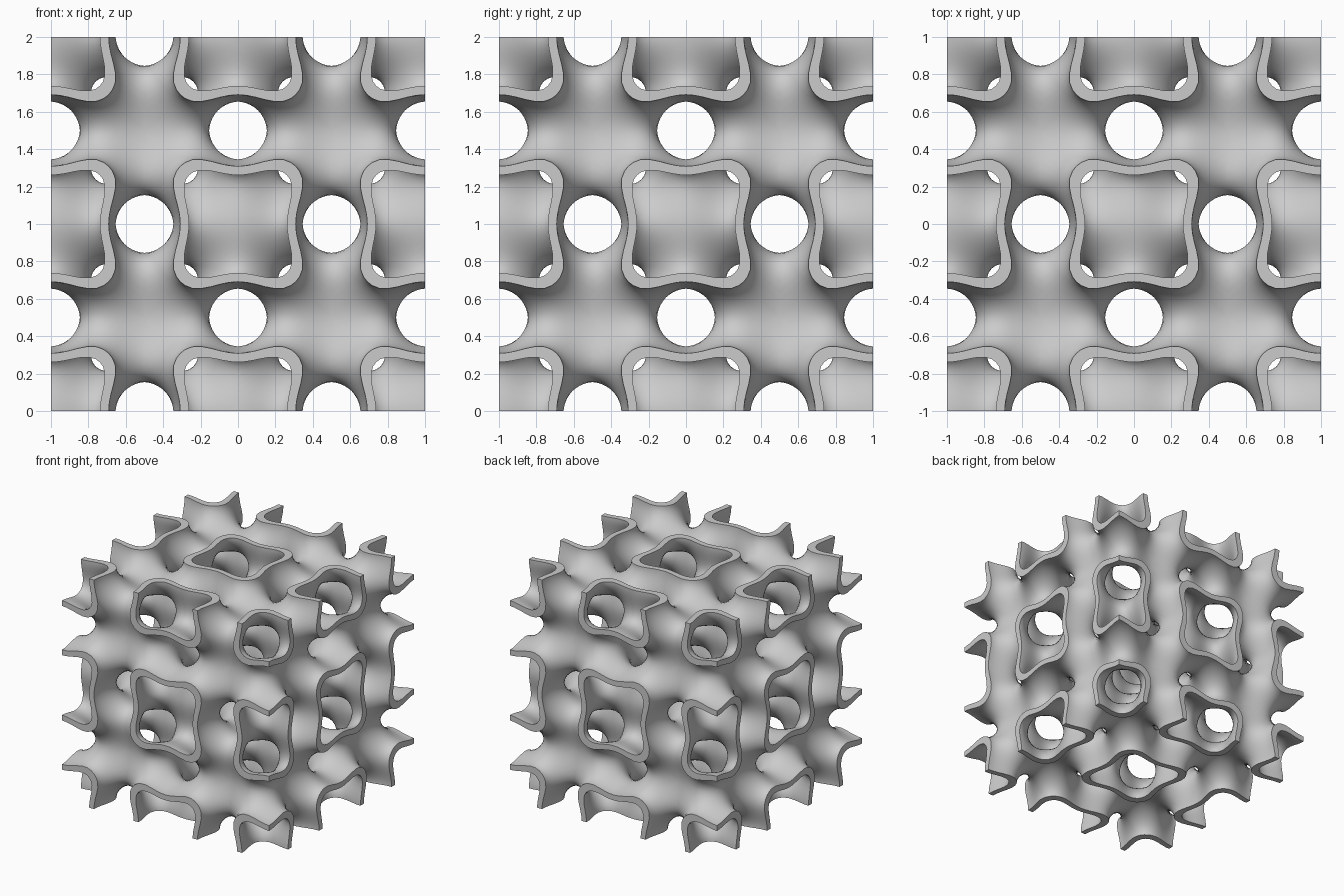
import bpy
import bmesh
from math import cos, pi
from mathutils import Vector

if "Cube" in bpy.data.objects:
    bpy.data.objects.remove(bpy.data.objects["Cube"], do_unlink=True)

LEVEL = 0.7      # half thickness of the wall, as a field value
PER_EDGE = 7     # points along each edge of the guide hexagon
RINGS = 12       # steps along the tunnel
CELLS = 4        # half cells along each side


def field(p):
    """Periodic body-centred lattice field, positive inside the tunnels."""
    a, b, c = (cos(2 * pi * v) for v in p)
    return 2 * (a * b + b * c + c * a) - 2 * (a * a + b * b + c * c) + 3


def hit(start, end, level):
    """Point between start and end where the field equals level."""
    lo, hi = 0.0, 1.0
    for _ in range(24):
        mid = (lo + hi) / 2
        if field(start.lerp(end, mid)) > level:
            lo = mid
        else:
            hi = mid
    return start.lerp(end, lo)


# Zigzag hexagon around the diagonal of one half cell
corners = [Vector(c) / 2 for c in
           ((1, 0, 0), (1, 1, 0), (0, 1, 0), (0, 1, 1), (0, 0, 1), (1, 0, 1))]
loop = [corners[i].lerp(corners[(i + 1) % 6], k / PER_EDGE)
        for i in range(6) for k in range(PER_EDGE)]
count = len(loop)

# One tunnel piece: an inner and an outer skin of rings along the diagonal
skins = []
for level in (LEVEL, -LEVEL):
    skin = []
    for r in range(RINGS + 1):
        axis = Vector((1, 1, 1)) * (0.5 * r / RINGS)
        skin.append([hit(axis, target, level) for target in loop])
    skins.append(skin)


def place(p, cell):
    """Mirror a point of the tunnel piece into a half cell of the block."""
    return Vector([(i / 2 + v if i % 2 == 0 else (i + 1) / 2 - v) - 1
                   for i, v in zip(cell, p)])


def on_side(verts):
    """True if all points lie on one outer side of the block."""
    return any(all(abs(v.co[a] - s) < 1e-4 for v in verts)
               for a in range(3) for s in (-1, 1))


# Repeat the piece through the block and close the cut rims
bm = bmesh.new()
cells = [(i, j, k) for i in range(CELLS) for j in range(CELLS) for k in range(CELLS)]
for cell in cells:
    grids = [[[bm.verts.new(place(p, cell)) for p in ring] for ring in skin]
             for skin in skins]
    for n in range(count):
        m = (n + 1) % count
        for g in grids:
            for r in range(RINGS):
                bm.faces.new((g[r][n], g[r][m], g[r + 1][m], g[r + 1][n]))
        rim = (grids[0][0][n], grids[0][0][m], grids[1][0][m], grids[1][0][n])
        if on_side(rim):
            bm.faces.new(rim)
bmesh.ops.remove_doubles(bm, verts=bm.verts, dist=1e-4)
bmesh.ops.recalc_face_normals(bm, faces=bm.faces)
bmesh.ops.translate(bm, verts=bm.verts, vec=(0, 0, 1))

mesh = bpy.data.meshes.new("lattice_block")
bm.to_mesh(mesh)
bm.free()
block = bpy.data.objects.new("lattice_block", mesh)
bpy.context.collection.objects.link(block)

# Plain grey material
grey = bpy.data.materials.new("light_grey")
grey.use_nodes = True
grey.diffuse_color = (0.6, 0.6, 0.6, 1)
grey.node_tree.nodes["Principled BSDF"].inputs["Base Color"].default_value = (0.6, 0.6, 0.6, 1)
mesh.materials.append(grey)

# Smooth skins with crisp rims
bpy.ops.object.select_all(action="DESELECT")
block.select_set(True)
bpy.context.view_layer.objects.active = block
bpy.ops.object.shade_smooth_by_angle(angle=pi / 4)
